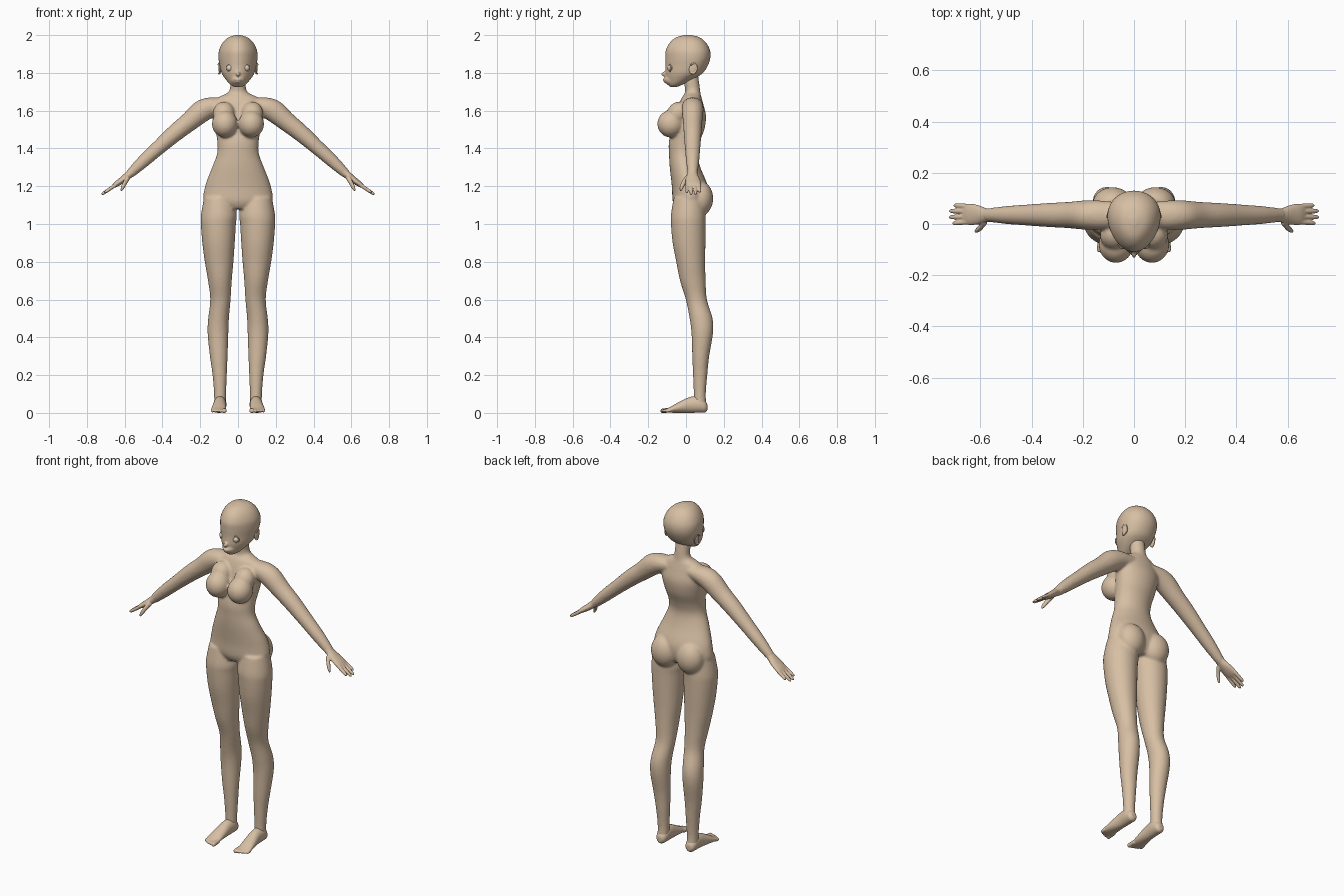
import bpy, bmesh, math
from mathutils import Vector, Matrix

X, Y, Z = Vector((1, 0, 0)), Vector((0, 1, 0)), Vector((0, 0, 1))
ACROSS = Vector((0.64, 0, 0.77))  # across the sloping arm


def material(name, rgb):
    m = bpy.data.materials.new(name)
    m.diffuse_color = (*rgb, 1)
    return m


SKIN = material("tan skin", (0.68, 0.52, 0.37))
EYE = material("pale eye", (0.76, 0.63, 0.48))


def loft(bm, rows, u=X, v=Y, side=1, taper=0, n=28, sub=5):
    """Closed tube through rows of (x, y, z, radius u, radius v), smoothly interpolated."""
    p = [Vector(r) for r in rows]
    p = [p[0]] + p + [p[-1]]
    fine = []
    for i in range(1, len(p) - 2):
        a, b, c, d = p[i - 1:i + 3]
        for k in range(sub):
            t = k / sub
            fine.append(0.5 * (2 * b + (c - a) * t + (2 * a - 5 * b + 4 * c - d) * t * t
                               + (3 * b - a - 3 * c + d) * t ** 3))
    fine.append(p[-1])
    rings = []
    for r in fine:
        ring = []
        for k in range(n):
            a = 2 * math.pi * k / n
            q = Vector(r[:3]) + u * (r[3] * math.cos(a) * (1 + taper * math.sin(a))) + v * (r[4] * math.sin(a))
            ring.append(bm.verts.new((q.x * side, q.y, q.z)))
        rings.append(ring)
    for a, b in zip(rings, rings[1:]):
        for k in range(n):
            bm.faces.new((a[k], a[(k + 1) % n], b[(k + 1) % n], b[k]))
    bm.faces.new(rings[0])
    bm.faces.new(rings[-1])


def ball(bm, c, r, tilt=0):
    m = Matrix.Translation(c) @ Matrix.Rotation(tilt, 4, 'X') @ Matrix.Diagonal((*r, 1))
    bmesh.ops.create_uvsphere(bm, u_segments=28, v_segments=18, radius=1, matrix=m)


def finish(bm, name, mat=SKIN, voxel=0, smooth=0):
    """Make the object; overlapping volumes are fused when a voxel size is given."""
    bmesh.ops.recalc_face_normals(bm, faces=bm.faces)
    for f in bm.faces:
        f.smooth = True
    me = bpy.data.meshes.new(name)
    bm.to_mesh(me)
    bm.free()
    me.materials.append(mat)
    ob = bpy.data.objects.new(name, me)
    bpy.context.collection.objects.link(ob)
    if voxel:
        mod = ob.modifiers.new("fuse", 'REMESH')
        mod.mode = 'VOXEL'
        mod.voxel_size = voxel
        mod.use_smooth_shade = True
        sm = ob.modifiers.new("soften", 'SMOOTH')
        sm.factor = 0.5
        sm.iterations = smooth
    return ob


# Torso and neck
body = bmesh.new()
loft(body, [
    (0, .015, 1.08, .10, .065), (0, .02, 1.12, .178, .09), (0, .02, 1.20, .174, .095),
    (0, -.005, 1.30, .137, .081), (0, -.015, 1.37, .111, .075), (0, -.01, 1.43, .109, .081),
    (0, .01, 1.50, .119, .087), (0, .025, 1.57, .13, .081), (0, .027, 1.63, .13, .066),
    (0, .03, 1.67, .105, .052), (0, .035, 1.69, .062, .042), (0, .035, 1.71, .044, .040),
    (0, .028, 1.76, .041, .040), (0, .02, 1.82, .04, .04)], n=40)

for s in (1, -1):
    # Bust, upper chest and hips
    ball(body, (s * .070, -.080, 1.530), (.068, .072, .072))
    ball(body, (s * .075, -.045, 1.585), (.058, .055, .065), -0.5)
    ball(body, (s * .083, .075, 1.135), (.080, .069, .092))
    # Legs
    loft(body, [
        (.10, .015, 1.14, .08, .08), (.101, .012, 1.05, .095, .092), (.104, .012, 1.0, .093, .092),
        (.103, .016, .90, .086, .087), (.100, .025, .80, .076, .077), (.096, .036, .70, .063, .068),
        (.093, .055, .60, .054, .056), (.103, .080, .50, .055, .061), (.106, .086, .42, .055, .057),
        (.102, .078, .30, .047, .045), (.097, .075, .20, .038, .038), (.095, .073, .10, .032, .032),
        (.095, .075, .03, .032, .034)], side=s)
    # Arms
    loft(body, [
        (.06, .035, 1.635, .045, .05), (.13, .035, 1.625, .056, .056), (.19, .035, 1.598, .059, .057),
        (.26, .035, 1.54, .051, .051), (.335, .035, 1.48, .046, .047), (.42, .035, 1.405, .039, .041),
        (.50, .035, 1.333, .034, .035), (.565, .035, 1.272, .025, .027),
        (.59, .035, 1.25, .016, .024)], ACROSS, Y, s)
finish(body, "body", voxel=.007, smooth=7)

# Head with muzzle, nose and lips
head = bmesh.new()
loft(head, [
    (0, -.066, 1.726, .02, .02), (0, -.055, 1.74, .042, .042), (0, -.03, 1.77, .068, .076),
    (0, -.01, 1.80, .086, .100), (0, .004, 1.84, .096, .112), (0, .010, 1.88, .102, .119),
    (0, .010, 1.92, .099, .117), (0, .010, 1.96, .080, .096), (0, .010, 1.988, .050, .062),
    (0, .010, 2.001, .010, .014)], taper=.17, n=40)
ball(head, (0, -.074, 1.765), (.040, .042, .033))
ball(head, (0, -.113, 1.795), (.011, .020, .012), 0.3)
ball(head, (0, -.114, 1.765), (.019, .009, .005))
ball(head, (0, -.110, 1.753), (.015, .009, .005))
finish(head, "head", voxel=.005, smooth=3)

for s, label in ((1, "left"), (-1, "right")):
    # Eyes with lid rims
    eye = bmesh.new()
    ball(eye, (s * .043, -.078, 1.826), (.019, .020, .019))
    finish(eye, label + "_eye", EYE)
    bpy.ops.mesh.primitive_torus_add(
        major_radius=.020, minor_radius=.003, major_segments=32, minor_segments=10,
        location=(s * .043, -.089, 1.826), rotation=(math.pi / 2, 0, s * .45))
    rim = bpy.context.object
    rim.name = label + "_eyelid"
    rim.data.materials.append(SKIN)
    bpy.ops.object.shade_smooth()

    # Ears: a shell with a raised outer rim
    ear = bmesh.new()
    ball(ear, (s * .096, .036, 1.822), (.007, .020, .029), -.2)
    m = (Matrix.Translation((s * .101, .038, 1.823)) @ Matrix.Rotation(-.2, 4, 'X')
         @ Matrix.Rotation(s * .25, 4, 'Z'))
    ring = []
    for k in range(25):
        a = math.radians(-100 + 10 * k)
        q = m @ Vector((0, .020 * math.cos(a), .028 * math.sin(a)))
        ring.append(q)
    for q in ring:
        ball(ear, q, (.004, .004, .004))
    finish(ear, label + "_ear", voxel=.0025, smooth=2)

    # Hand: palm, four fingers and thumb
    hand = bmesh.new()
    loft(hand, [
        (.545, .035, 1.290, .025, .027), (.575, .034, 1.263, .021, .027), (.61, .036, 1.235, .018, .038),
        (.645, .038, 1.210, .014, .042), (.668, .038, 1.194, .007, .036)], ACROSS, Y, s)
    for y0, y1, tip in ((.069, .073, .703), (.049, .051, .721), (.028, .027, .722), (.008, .003, .708)):
        def at(t, r):
            x = .645 + (tip - .645) * t
            return (x, y0 + (y1 - y0) * t, 1.209 - (x - .645) * .69, r, r)
        loft(hand, [at(0, .010), at(.5, .0095), at(.88, .008), at(1, .003)], ACROSS, Y, s, n=14)
    loft(hand, [
        (.580, .012, 1.250, .014, .016), (.598, -.012, 1.218, .012, .013),
        (.612, -.024, 1.192, .010, .010), (.621, -.029, 1.175, .004, .004)], ACROSS, Y, s, n=16)
    finish(hand, label + "_hand", voxel=.0035, smooth=3)

    # Foot: heel to ball, then five toes
    foot = bmesh.new()
    loft(foot, [
        (.095, .113, .030, .014, .016), (.095, .100, .034, .028, .032), (.095, .070, .044, .034, .043),
        (.096, .020, .042, .034, .042), (.100, -.040, .028, .038, .028), (.103, -.085, .016, .040, .015),
        (.103, -.106, .012, .035, .010)], X, Z, s)
    for x, tip, r in ((.073, -.135, .0125), (.092, -.132, .0095), (.107, -.126, .009),
                      (.121, -.119, .009), (.135, -.110, .009)):
        loft(foot, [(x, -.080, .014, r, r), (x, tip + .018, .012, r, r),
                    (x, tip + .006, .011, r, r * .9), (x, tip, .010, r * .4, r * .4)], X, Z, s, n=14)
    finish(foot, label + "_foot", voxel=.0035, smooth=3)
